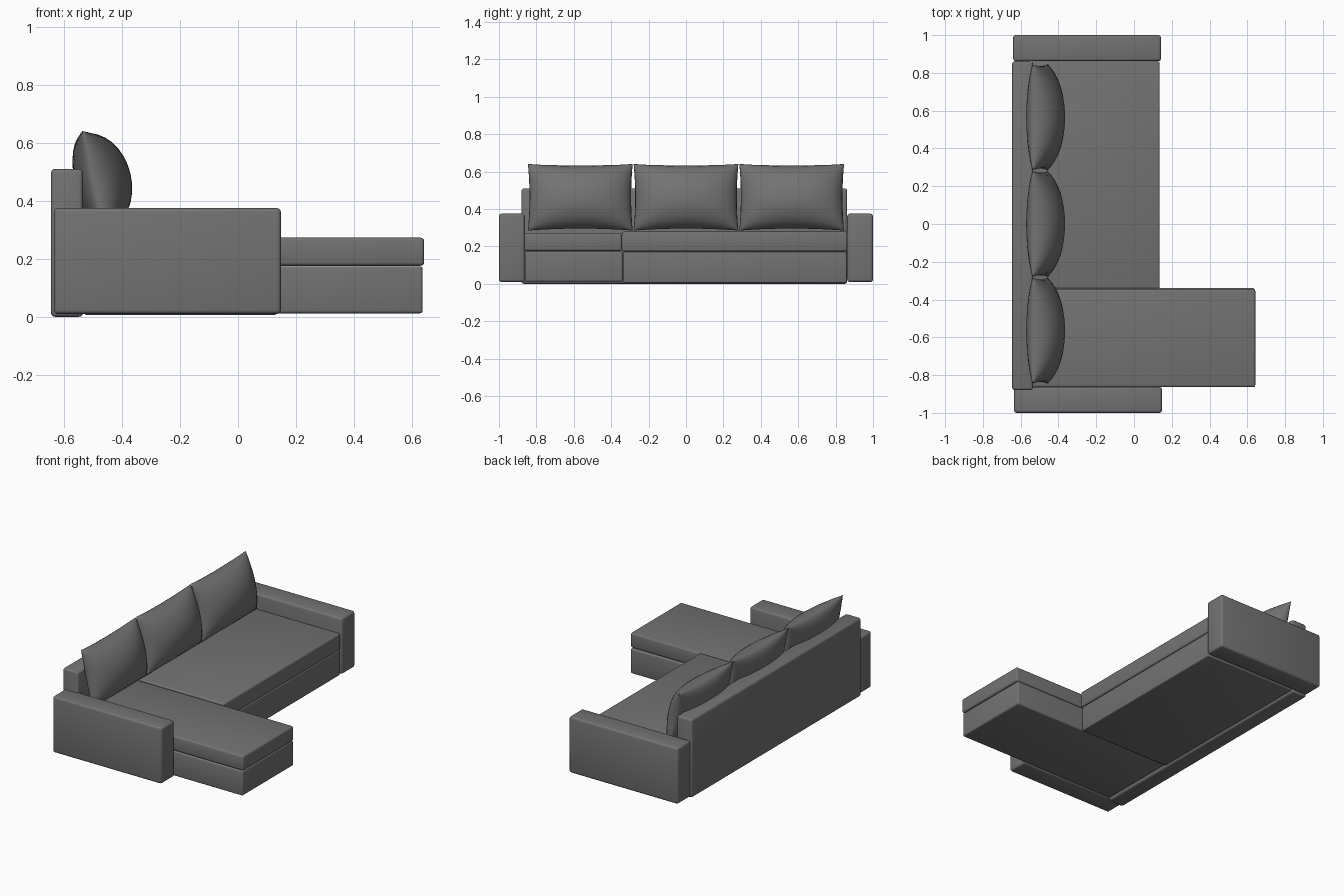
import bpy
import bmesh
import math

cube = bpy.data.objects.get("Cube")
if cube:
    bpy.data.objects.remove(cube, do_unlink=True)

fabric = bpy.data.materials.new("grey fabric")
fabric.use_nodes = True
GREY = (0.17, 0.17, 0.17, 1)
fabric.diffuse_color = GREY
fabric.node_tree.nodes["Principled BSDF"].inputs["Base Color"].default_value = GREY


def finish(name, bm, angle):
    mesh = bpy.data.meshes.new(name)
    bm.to_mesh(mesh)
    bm.free()
    mesh.materials.append(fabric)
    obj = bpy.data.objects.new(name, mesh)
    bpy.context.collection.objects.link(obj)
    bpy.ops.object.select_all(action="DESELECT")
    obj.select_set(True)
    bpy.context.view_layer.objects.active = obj
    bpy.ops.object.shade_smooth_by_angle(angle=math.radians(angle))
    return obj


def block(name, x, y, z, radius):
    """Upholstered box with rounded edges, given its extents."""
    bm = bmesh.new()
    bmesh.ops.create_cube(bm, size=1)
    for v in bm.verts:
        for i, (low, high) in enumerate((x, y, z)):
            v.co[i] = low if v.co[i] < 0 else high
    bmesh.ops.bevel(bm, geom=bm.edges[:], offset=radius, segments=3,
                    profile=0.5, affect="EDGES")
    return finish(name, bm, 40)


def pillow(name, centre_y):
    """Leaning pillow: a pinched seam outline with a bulge on each side."""
    bm = bmesh.new()
    nu, nv = 20, 16
    half_w, half_h = 0.28, 0.178
    lean = math.atan2(0.08, 0.355)
    for bulge in (0.13, -0.065):
        rows = []
        for j in range(nv + 1):
            v = -math.cos(math.pi * j / nv)
            row = []
            for i in range(nu + 1):
                u = -math.cos(math.pi * i / nu)
                depth = bulge * math.sqrt(max(0, (1 - u * u) * (1 - v * v)))
                # Edges draw in between the four corners
                h = half_h * v * (1 - 0.06 * (1 - u * u))
                w = half_w * u * (1 - 0.03 * (1 - v * v))
                row.append(bm.verts.new((
                    -0.497 + depth * math.cos(lean) - h * math.tan(lean),
                    centre_y + w,
                    0.463 + depth * math.sin(lean) + h)))
            rows.append(row)
        for low, high in zip(rows, rows[1:]):
            for i in range(nu):
                bm.faces.new((low[i], low[i + 1], high[i + 1], high[i]))
    bmesh.ops.remove_doubles(bm, verts=bm.verts[:], dist=0.0002)
    bmesh.ops.recalc_face_normals(bm, faces=bm.faces[:])
    return finish(name, bm, 60)


# Frame: backrest and two arms
block("backrest", (-0.645, -0.535), (-0.88, 0.862), (0, 0.51), 0.014)
block("right_arm", (-0.635, 0.148), (-1, -0.862), (0.01, 0.375), 0.014)
block("left_arm", (-0.64, 0.143), (0.862, 1), (0.01, 0.375), 0.014)

# Main seat
block("seat_base", (-0.53, 0.132), (-0.335, 0.86), (0.006, 0.172), 0.007)
block("seat_cushion", (-0.545, 0.136), (-0.342, 0.862), (0.174, 0.279), 0.01)

# Chaise
block("chaise_base", (-0.53, 0.637), (-0.862, -0.338), (0.012, 0.174), 0.01)
block("chaise_cushion", (-0.545, 0.642), (-0.864, -0.343), (0.176, 0.273), 0.012)

# Back pillows
for label, y in (("right", -0.565), ("middle", 0), ("left", 0.565)):
    pillow(label + "_pillow", y)
